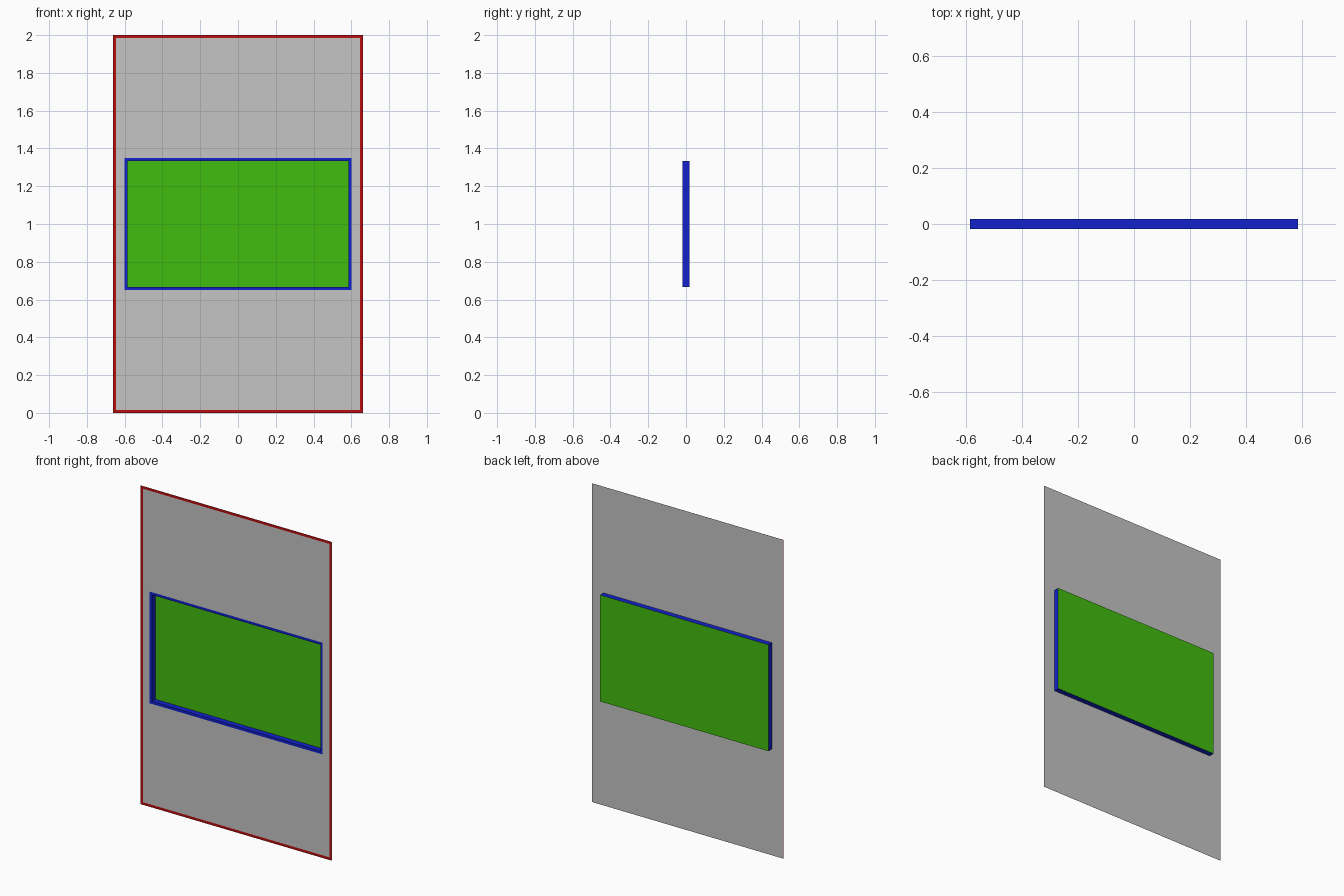
import bpy
import bmesh

cube = bpy.data.objects.get("Cube")
if cube:
    bpy.data.objects.remove(cube, do_unlink=True)

FRONT, BACK = -0.0175, 0.0175
GAP = 0.0008                       # trim sits just ahead of the sheet
MID = 1.0                          # height of the panel centre


def material(name, rgb):
    mat = bpy.data.materials.new(name)
    mat.use_nodes = True
    mat.diffuse_color = (*rgb, 1)
    mat.node_tree.nodes["Principled BSDF"].inputs["Base Color"].default_value = (*rgb, 1)
    return mat


grey = material("light grey", (0.56, 0.56, 0.56))
red = material("red", (0.50, 0.004, 0.004))
blue = material("blue", (0.006, 0.016, 0.62))
green = material("green", (0.055, 0.51, 0.005))


def loop(bm, half_w, half_h, y):
    """Four corners of an upright rectangle, counter-clockwise from the front."""
    corners = [(-1, -1), (1, -1), (1, 1), (-1, 1)]
    return [bm.verts.new((sx * half_w, y, MID + sz * half_h)) for sx, sz in corners]


def bridge(bm, a, b):
    for i in range(4):
        j = (i + 1) % 4
        bm.faces.new((a[i], a[j], b[j], b[i]))


def finish(name, bm, *mats):
    mesh = bpy.data.meshes.new(name)
    bm.to_mesh(mesh)
    bm.free()
    for mat in mats:
        mesh.materials.append(mat)
    obj = bpy.data.objects.new(name, mesh)
    bpy.context.collection.objects.link(obj)
    return obj


def flat_frame(name, outer, inner, y, mat):
    bm = bmesh.new()
    bridge(bm, loop(bm, *outer, y), loop(bm, *inner, y))
    return finish(name, bm, mat)


sheet = (0.663, 1.0)
opening = (0.584, 0.334)
trim = 0.0165

# Sheet with a window, and its two trims
flat_frame("panel_sheet", sheet, opening, FRONT + GAP, grey)
flat_frame("outer_trim", sheet, [s - trim for s in sheet], FRONT, red)
flat_frame("opening_trim", [s + trim for s in opening], opening, FRONT, blue)

# Shallow tray behind the window: blue walls, green floor
bm = bmesh.new()
rim = loop(bm, *opening, FRONT)
floor = loop(bm, *opening, BACK)
bridge(bm, rim, floor)
bm.faces.new(floor).material_index = 1
finish("recessed_tray", bm, blue, green)
